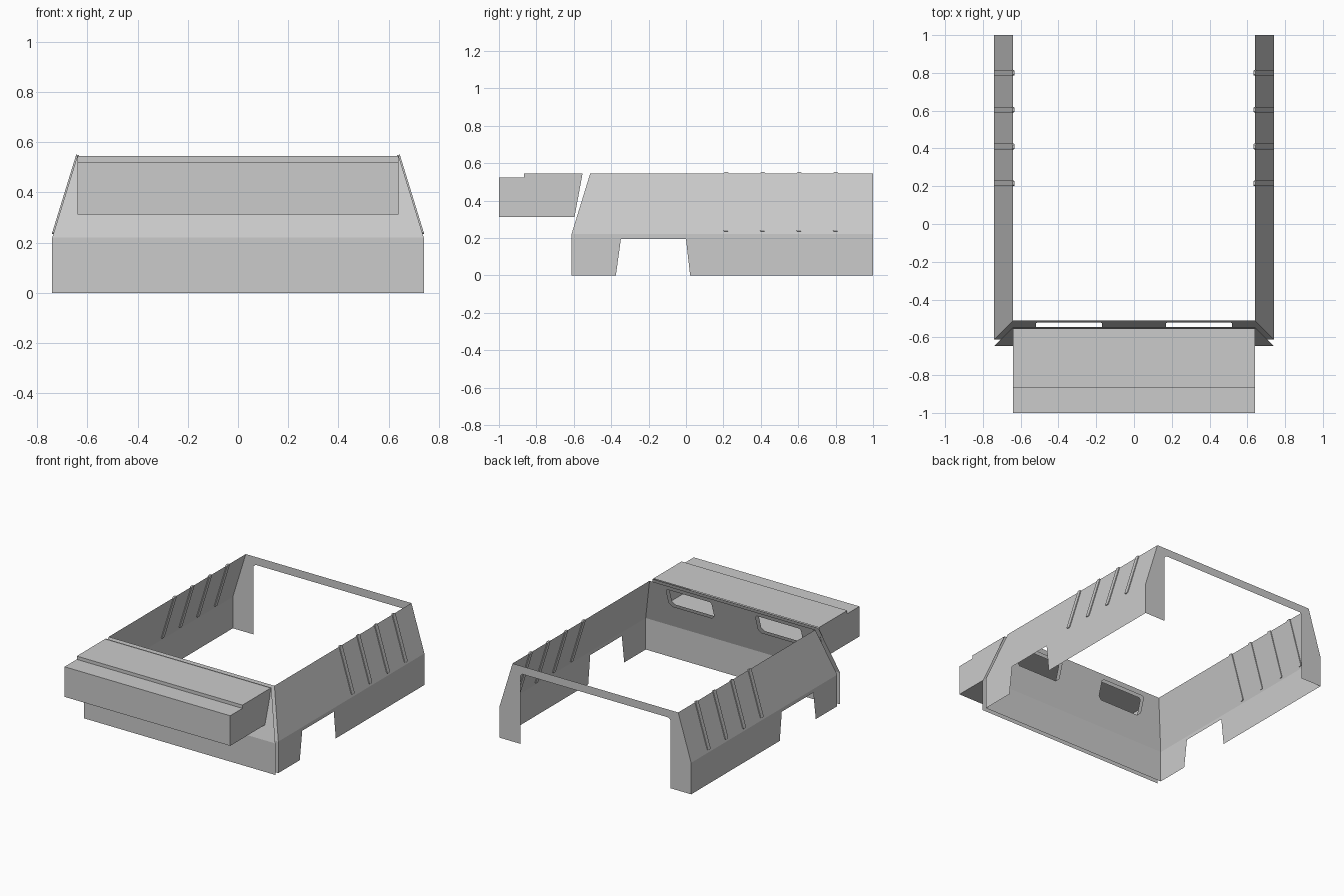
import bpy, bmesh
from math import atan2
from mathutils import Vector, Matrix

if "Cube" in bpy.data.objects:
    bpy.data.objects.remove(bpy.data.objects["Cube"])

XO, XI = 0.74, 0.64      # half width at the base and at the roof edge
ZB, ZT = 0.22, 0.545     # bend height and top height


def finish(bm, name, mirror=False):
    bmesh.ops.remove_doubles(bm, verts=bm.verts, dist=1e-4)
    bmesh.ops.recalc_face_normals(bm, faces=bm.faces)
    me = bpy.data.meshes.new(name)
    bm.to_mesh(me)
    bm.free()
    ob = bpy.data.objects.new(name, me)
    bpy.context.collection.objects.link(ob)
    if mirror:
        ob.modifiers.new("Mirror", 'MIRROR').use_mirror_merge = False
    return ob


def sheet(bm, loops, place):
    """Fill flat loops (outline first, then holes) and place them in space."""
    tmp = bmesh.new()
    for loop in loops:
        vs = [tmp.verts.new((a, b, 0)) for a, b in loop]
        for i, v in enumerate(vs):
            tmp.edges.new((v, vs[i - 1]))
    bmesh.ops.triangle_fill(tmp, edges=tmp.edges[:], use_beauty=True, normal=(0, 0, 1))
    new = {v: bm.verts.new(place(v.co.x, v.co.y)) for v in tmp.verts}
    for f in tmp.faces:
        bm.faces.new([new[v] for v in f.verts])
    tmp.free()


def side_x(z):
    return XO - (XO - XI) * max(0, z - ZB) / (ZT - ZB)


# Side walls: lower skirt with wheel cut-out, upper part leaning inwards
bm = bmesh.new()
place = lambda y, z: (side_x(z), y, z)
sheet(bm, [[(-0.612, 0), (-0.375, 0), (-0.348, 0.195), (0, 0.195), (0.022, 0),
            (1, 0), (1, ZB), (-0.612, ZB)]], place)
sheet(bm, [[(-0.612, ZB), (1, ZB), (1, ZT), (-0.512, ZT)]], place)
finish(bm, "side_wall", mirror=True)

# Ribs on the leaning part of the side walls
tilt = Matrix.Rotation(-atan2(XO - XI, ZT - ZB), 4, 'Y')
for i in range(4):
    bm = bmesh.new()
    bmesh.ops.create_cube(bm, size=1)
    bmesh.ops.scale(bm, vec=(0.012, 0.03, 0.33), verts=bm.verts)
    bmesh.ops.bevel(bm, geom=[e for e in bm.edges
                              if abs(e.verts[0].co.x - e.verts[1].co.x) > 0.005],
                    offset=0.006, segments=1, affect='EDGES')
    z = 0.392
    bm.transform(Matrix.Translation((side_x(z), 0.215 + 0.195 * i, z)) @ tilt)
    finish(bm, f"side_rib_{i + 1}", mirror=True)


# Front wall: inner and outer skin, each with two window openings
def window(s):
    x0, x1, z0, z1, c = 0.17, 0.52, 0.385, 0.515, 0.022
    pts = [(x0 + c, z0), (x1 - c, z0), (x1, z0 + c), (x1, z1 - c / 2),
           (x1 - c / 2, z1), (x0 + c / 2, z1), (x0, z1 - c / 2), (x0, z0 + c)]
    return [(s * x, z) for x, z in pts]


for name, y0 in (("front_wall_inner", -0.612), ("front_wall_outer", -0.645)):
    bm = bmesh.new()
    place = lambda x, z: (x, y0 + XO - side_x(z), z)
    sheet(bm, [[(-XO, 0), (XO, 0), (XO, ZB), (-XO, ZB)]], place)
    sheet(bm, [[(-XO, ZB), (XO, ZB), (XI, ZT), (-XI, ZT)], window(1), window(-1)], place)
    finish(bm, name)

# Rear frame: two posts and a top beam around the open back
right = [(0.58, 0), (XO, 0), (XO, ZB), (XI, ZT)]
opening = [(0.565, 0.49), (0.58, 0.475)]
half = right
bm = bmesh.new()
sheet(bm, [half + [(-x, z) for x, z in reversed(half)]
           + [(-x, z) for x, z in reversed(opening)] + opening],
      lambda x, z: (x, 1, z))
finish(bm, "rear_frame")

# Overhead cab bunk: stepped profile pulled across, open towards the body
profile = [(-0.596, 0.312), (-1, 0.312), (-1, 0.522), (-0.865, 0.522),
           (-0.865, ZT), (-0.553, ZT)]
bm = bmesh.new()
rows = [[bm.verts.new((s * XI, y, z)) for y, z in profile] for s in (-1, 1)]
for i in range(len(profile) - 1):
    bm.faces.new((rows[0][i], rows[0][i + 1], rows[1][i + 1], rows[1][i]))
for row in rows:
    bm.faces.new(row)
finish(bm, "cab_bunk")
